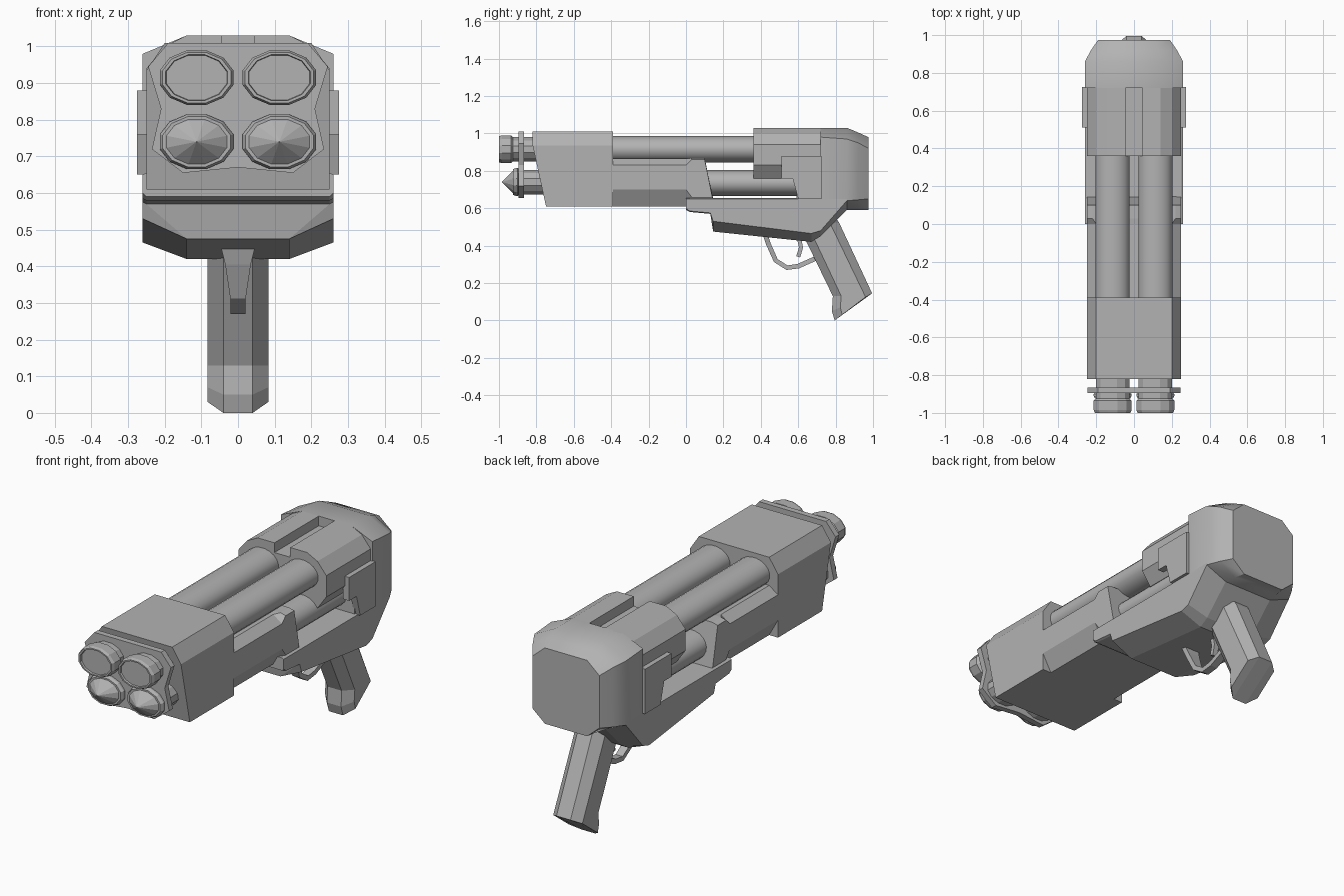
import bpy, bmesh, math
from mathutils import Vector

old = bpy.data.objects.get("Cube")
if old:
    bpy.data.objects.remove(old, do_unlink=True)

grey = bpy.data.materials.new("plain_grey")
grey.use_nodes = True
GREY = (0.45, 0.45, 0.45, 1)
grey.diffuse_color = GREY
for node in grey.node_tree.nodes:
    if node.type == 'BSDF_PRINCIPLED':
        node.inputs["Base Color"].default_value = GREY


def loft(name, rings, smooth=None):
    """Skin a list of equal-length point rings and cap both ends."""
    bm = bmesh.new()
    rows = [[bm.verts.new(p) for p in ring] for ring in rings]
    n = len(rows[0])
    for a, b in zip(rows, rows[1:]):
        for i in range(n):
            j = (i + 1) % n
            bm.faces.new((a[i], a[j], b[j], b[i]))
    bm.faces.new(rows[0])
    bm.faces.new(rows[-1])
    bmesh.ops.remove_doubles(bm, verts=bm.verts, dist=0.0005)
    bmesh.ops.recalc_face_normals(bm, faces=bm.faces)
    mesh = bpy.data.meshes.new(name)
    bm.to_mesh(mesh)
    bm.free()
    mesh.materials.append(grey)
    obj = bpy.data.objects.new(name, mesh)
    bpy.context.collection.objects.link(obj)
    if smooth:
        bpy.ops.object.select_all(action='DESELECT')
        obj.select_set(True)
        bpy.context.view_layer.objects.active = obj
        bpy.ops.object.shade_smooth_by_angle(angle=math.radians(smooth))
    return obj


def octagon(y, top, z_top, wide, z_high, z_low, bottom, z_bottom, lean=0, pivot=0):
    """Symmetric eight-point section; points below the pivot lean along y."""
    half = [(top, z_top), (wide, z_high), (wide, z_low), (bottom, z_bottom)]
    pts = half + [(-x, z) for x, z in reversed(half)]
    return [(x, y + lean * max(0, pivot - z), z) for x, z in pts]


def prism_y(name, pts, y0, y1):
    return loft(name, [[(x, y, z) for x, z in pts] for y in (y0, y1)])


def prism_x(name, pts, x0, x1):
    return loft(name, [[(x, y, z) for y, z in pts] for x in (x0, x1)])


def turned(name, x, z, profile, rx, rz, sides=12, smooth=None):
    """Oval turned part along y from (y, scale) pairs."""
    rings = []
    for y, s in profile:
        angles = [2 * math.pi * (i + 0.5) / sides for i in range(sides)]
        rings.append([(x + rx * s * math.cos(a), y, z + rz * s * math.sin(a)) for a in angles])
    return loft(name, rings, smooth)


def strip(name, path, thick):
    """Bent bar in the middle plane from (y, z, half width) points."""
    rings = []
    for i, (y, z, w) in enumerate(path):
        a, b = path[max(i - 1, 0)], path[min(i + 1, len(path) - 1)]
        d = Vector((b[0] - a[0], b[1] - a[1])).normalized() * thick / 2
        rings.append([(-w, y - d.y, z + d.x), (w, y - d.y, z + d.x),
                      (w, y + d.y, z - d.x), (-w, y + d.y, z - d.x)])
    return loft(name, rings)


# Front housing and the fore-end behind it
loft("front_housing", [
    octagon(-0.82, 0.20, 1.01, 0.25, 0.935, 0.615, 0.25, 0.61, 0.22, 0.935),
    octagon(-0.39, 0.20, 1.01, 0.25, 0.935, 0.615, 0.25, 0.61)])
loft("fore_end", [
    octagon(-0.39, 0.20, 0.865, 0.25, 0.83, 0.70, 0.20, 0.61),
    octagon(0.0, 0.20, 0.865, 0.25, 0.83, 0.70, 0.20, 0.61),
    octagon(0.03, 0.22, 0.868, 0.25, 0.86, 0.66, 0.22, 0.61),
    octagon(0.10, 0.22, 0.868, 0.25, 0.86, 0.66, 0.22, 0.61, 0.27, 0.81)])

# Lower hull
loft("lower_hull", [
    octagon(0.0, 0.25, 0.655, 0.26, 0.65, 0.60, 0.25, 0.59),
    octagon(0.02, 0.25, 0.655, 0.26, 0.65, 0.585, 0.25, 0.58),
    octagon(0.13, 0.25, 0.655, 0.26, 0.65, 0.575, 0.25, 0.57),
    octagon(0.145, 0.25, 0.655, 0.26, 0.65, 0.53, 0.14, 0.475),
    octagon(0.67, 0.25, 0.655, 0.26, 0.65, 0.465, 0.14, 0.42),
    octagon(0.72, 0.25, 0.655, 0.26, 0.65, 0.48, 0.14, 0.45),
    octagon(0.86, 0.25, 0.655, 0.26, 0.65, 0.64, 0.14, 0.59)])

# Rounded rear cap and the core in front of it
loft("rear_cap", [
    octagon(0.72, 0.14, 1.03, 0.26, 0.98, 0.64, 0.14, 0.58),
    octagon(0.86, 0.14, 1.03, 0.26, 0.97, 0.64, 0.14, 0.59),
    octagon(0.92, 0.13, 1.005, 0.228, 0.95, 0.645, 0.13, 0.59),
    octagon(0.975, 0.12, 0.98, 0.19, 0.92, 0.65, 0.12, 0.59)], smooth=35)
loft("rear_core", [octagon(y, 0.23, 0.80, 0.25, 0.78, 0.64, 0.25, 0.60)
                   for y in (0.59, 0.73)])

# Shrouds over the upper barrels, with a shallow slot between
shroud = [(0.045, 1.03), (0.14, 1.03), (0.20, 1.0), (0.25, 0.94),
          (0.25, 0.83), (0.20, 0.76), (0.045, 0.76)]
plate = [(0.51, 0.88), (0.725, 0.88), (0.725, 0.65), (0.60, 0.65), (0.57, 0.76), (0.51, 0.76)]
for side, s in (("left", 1), ("right", -1)):
    prism_y(side + "_shroud", [(s * x, z) for x, z in shroud], 0.36, 0.73)
    prism_x(side + "_side_plate", plate, s * 0.24, s * 0.275)
prism_y("slot_floor", [(-0.05, 0.98), (0.05, 0.98), (0.05, 0.76), (-0.05, 0.76)], 0.36, 0.73)

# Barrels and muzzles
upper_muzzle = [(-0.99, 0.82), (-1.0, 0.84), (-1.0, 0.93), (-0.985, 1), (-0.935, 1),
                (-0.925, 0.88), (-0.80, 0.88)]
lower_muzzle = [(-0.985, 0), (-0.925, 0.82), (-0.925, 0.92), (-0.91, 1), (-0.90, 1),
                (-0.89, 0.88), (-0.75, 0.88)]
for side, x in (("left", 0.113), ("right", -0.113)):
    turned(side + "_upper_barrel", x, 0.915, [(-0.40, 1), (0.40, 1)], 0.091, 0.071, 20, 40)
    turned(side + "_lower_barrel", x, 0.735, [(0.05, 1), (0.62, 1)], 0.091, 0.071, 20, 40)
    turned(side + "_upper_muzzle", x, 0.915, upper_muzzle, 0.104, 0.077)
    turned(side + "_lower_muzzle", x, 0.74, lower_muzzle, 0.104, 0.077)

# Collar plate joining the muzzles
collar = [(0.19, 1.01), (0.245, 0.945), (0.21, 0.83), (0.235, 0.72), (0.15, 0.655)]
prism_y("muzzle_collar", [(0, 1.01)] + collar + [(0, 0.67)]
        + [(-x, z) for x, z in reversed(collar)], -0.895, -0.865)

# Chamfered grip
full = [(0.62, 0.47), (0.785, 0.13), (0.78, 0.05), (0.795, 0.0),
        (0.995, 0.145), (0.82, 0.52), (0.78, 0.58)]
inset = [(0.67, 0.47), (0.83, 0.13), (0.825, 0.07), (0.835, 0.03),
         (0.96, 0.125), (0.77, 0.52), (0.76, 0.58)]
loft("grip", [[(x, y, z) for y, z in prof] for x, prof in
              ((-0.083, inset), (-0.04, full), (0.04, full), (0.083, inset))])

# Trigger and its guard
strip("trigger_guard", [(0.42, 0.47, 0.05), (0.44, 0.41, 0.035), (0.48, 0.32, 0.021),
                        (0.54, 0.282, 0.02), (0.60, 0.29, 0.02), (0.69, 0.33, 0.02)], 0.025)
strip("trigger", [(0.60, 0.46, 0.015), (0.615, 0.39, 0.015), (0.60, 0.34, 0.012)], 0.022)
